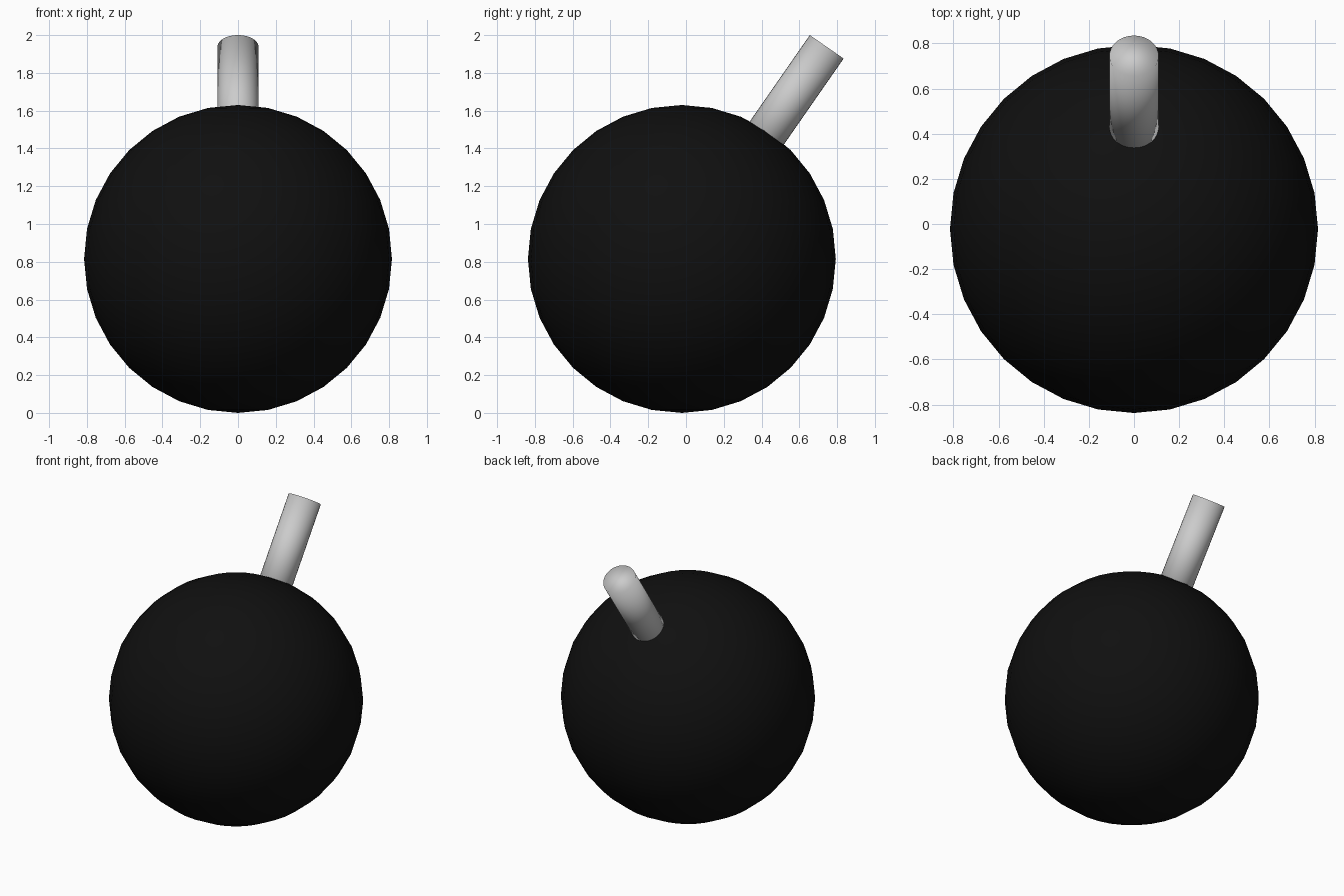
import bpy, math
from mathutils import Vector

if "Cube" in bpy.data.objects:
    bpy.data.objects.remove(bpy.data.objects["Cube"])

R = 0.815
CENTRE = Vector((0, -0.022, R))

# Round black body
bpy.ops.mesh.primitive_uv_sphere_add(segments=32, ring_count=16, radius=R, location=CENTRE)
body = bpy.context.object
body.name = "round_body"
bpy.ops.object.shade_smooth()
black = bpy.data.materials.new("black")
black.diffuse_color = (0.005, 0.005, 0.005, 1)
black.use_nodes = True
black.node_tree.nodes["Principled BSDF"].inputs["Base Color"].default_value = black.diffuse_color
body.data.materials.append(black)

# Tilted neck, sunk into the body and leaning to the back
tilt = math.radians(34.8)
axis = Vector((0, math.sin(tilt), math.cos(tilt)))
top = Vector((0, 0.745, 1.938))
length = 0.72
bpy.ops.mesh.primitive_cylinder_add(vertices=32, radius=0.109, depth=length,
                                    location=top - axis * length / 2,
                                    rotation=(-tilt, 0, 0))
neck = bpy.context.object
neck.name = "tilted_neck"
bpy.ops.object.shade_smooth()
